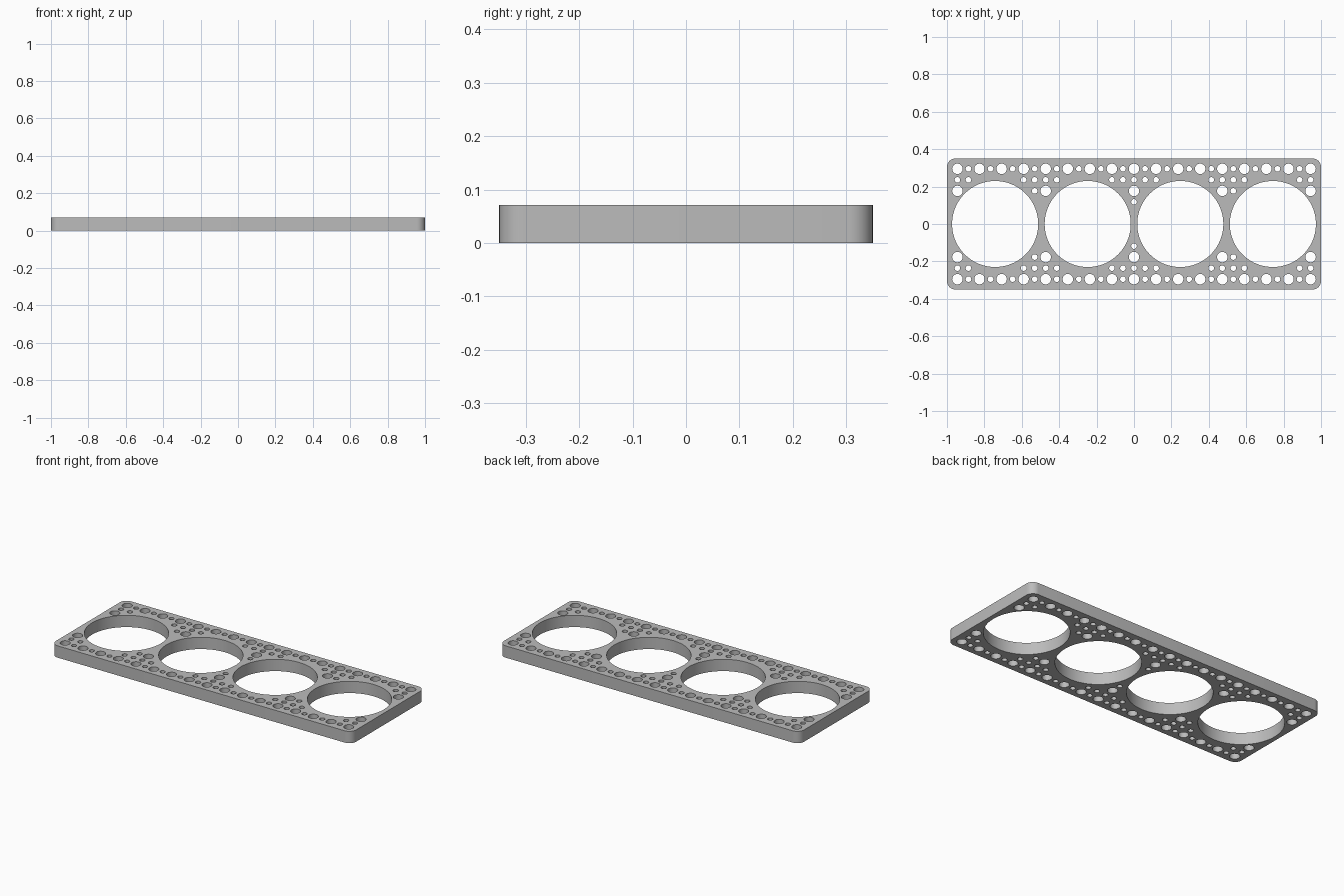
import bpy
import bmesh
from math import cos, sin, pi, radians

cube = bpy.data.objects.get("Cube")
if cube:
    bpy.data.objects.remove(cube, do_unlink=True)

HALF_X, HALF_Y, HEIGHT = 1.0, 0.35, 0.071
CORNER = 0.045
PITCH = 0.059          # spacing of the hole grid
BIG, SMALL, WELL = 0.028, 0.015, 0.23

grey = bpy.data.materials.new("grey plastic")
grey.use_nodes = True
colour = (0.5, 0.5, 0.5, 1)
grey.diffuse_color = colour
grey.node_tree.nodes["Principled BSDF"].inputs["Base Color"].default_value = colour

# Flat outline curve, extruded into a plate; inner loops become through holes
curve = bpy.data.curves.new("plate", "CURVE")
curve.dimensions = "2D"
curve.fill_mode = "BOTH"
curve.extrude = HEIGHT / 2


def add_loop(points):
    spline = curve.splines.new("POLY")
    spline.points.add(len(points) - 1)
    for p, (x, y) in zip(spline.points, points):
        p.co = (x, y, 0, 1)
    spline.use_cyclic_u = True


def add_hole(x, y, r, sides):
    add_loop([(x + r * cos(2 * pi * i / sides), y + r * sin(2 * pi * i / sides))
              for i in range(sides)])


# Rounded rectangle rim
rim = []
for k, (sx, sy) in enumerate([(1, 1), (-1, 1), (-1, -1), (1, -1)]):
    for i in range(9):
        a = (k + i / 8) * pi / 2
        rim.append((sx * (HALF_X - CORNER) + CORNER * cos(a),
                    sy * (HALF_Y - CORNER) + CORNER * sin(a)))
add_loop(rim)

# Four large round wells
for i in range(4):
    add_hole((i - 1.5) * 0.495, 0, WELL, 96)

# Grid holes, given by column number, repeated on the front and back edges
for side in (-1, 1):
    for col in range(-16, 17):
        x = col * PITCH
        n = abs(col)
        add_hole(x, side * PITCH * 5, SMALL if n % 2 else BIG, 24)
        if n <= 2 or 7 <= n <= 10 or n >= 15:
            add_hole(x, side * PITCH * 4, SMALL, 24)
        if n % 8 == 0:
            add_hole(x, side * PITCH * 3, BIG, 24)
        if n == 9:
            add_hole(x, side * PITCH * 3, SMALL, 24)
    add_hole(0, side * PITCH * 2, SMALL, 24)

# Turn the curve into a clean mesh
temp = bpy.data.objects.new("outline", curve)
bpy.context.collection.objects.link(temp)
bpy.context.view_layer.update()
graph = bpy.context.evaluated_depsgraph_get()
mesh = bpy.data.meshes.new_from_object(temp.evaluated_get(graph))
bpy.data.objects.remove(temp, do_unlink=True)

bm = bmesh.new()
bm.from_mesh(mesh)
bmesh.ops.remove_doubles(bm, verts=bm.verts, dist=0.0001)
bmesh.ops.translate(bm, verts=bm.verts, vec=(0, 0, HEIGHT / 2))
bmesh.ops.recalc_face_normals(bm, faces=bm.faces)
bm.to_mesh(mesh)
bm.free()

mesh.materials.clear()
mesh.materials.append(grey)
plate = bpy.data.objects.new("perforated_plate", mesh)
bpy.context.collection.objects.link(plate)
bpy.ops.object.select_all(action="DESELECT")
plate.select_set(True)
bpy.context.view_layer.objects.active = plate
bpy.ops.object.shade_smooth_by_angle(angle=radians(30))
